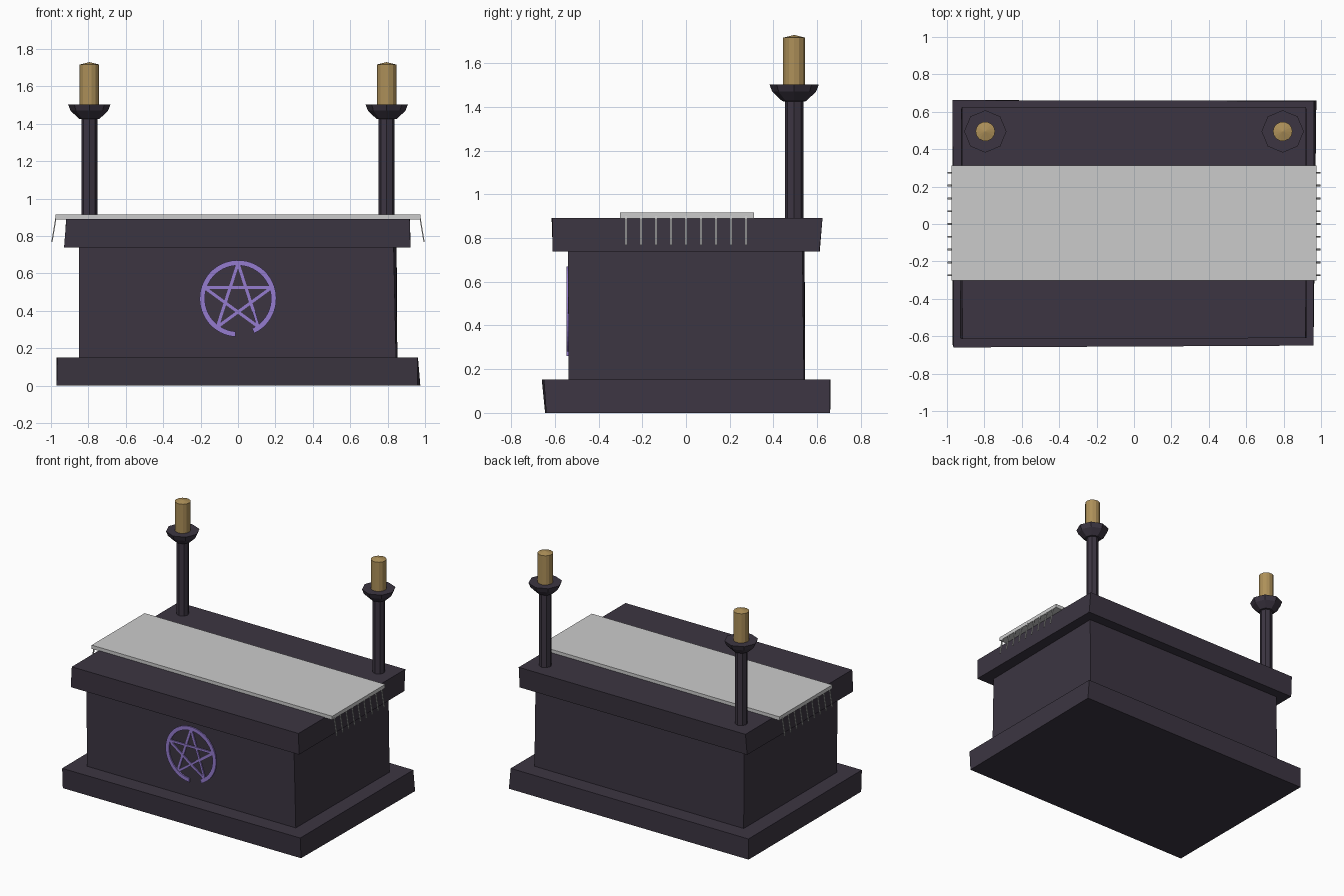
import bpy, bmesh, math
from mathutils import Vector, Matrix

if "Cube" in bpy.data.objects:
    bpy.data.objects.remove(bpy.data.objects["Cube"])


def material(name, rgb):
    m = bpy.data.materials.new(name)
    m.diffuse_color = (*rgb, 1)
    m.use_nodes = True
    m.node_tree.nodes["Principled BSDF"].inputs["Base Color"].default_value = m.diffuse_color
    return m


STONE = material("dark_stone", (0.045, 0.036, 0.054))
CLOTH = material("pale_cloth", (0.60, 0.60, 0.60))
WAX = material("tan_wax", (0.42, 0.28, 0.10))
GLOW = material("violet_paint", (0.30, 0.20, 0.62))


def finish(name, bm, mat):
    bmesh.ops.recalc_face_normals(bm, faces=bm.faces)
    me = bpy.data.meshes.new(name)
    bm.to_mesh(me)
    bm.free()
    me.materials.append(mat)
    ob = bpy.data.objects.new(name, me)
    bpy.context.collection.objects.link(ob)
    return ob


def hull_box(bm, bottom, top):
    """Join two four-cornered loops into a closed, slightly uneven block."""
    a = [bm.verts.new(p) for p in bottom]
    b = [bm.verts.new(p) for p in top]
    bm.faces.new(a[::-1])
    bm.faces.new(b)
    for i in range(4):
        j = (i + 1) % 4
        bm.faces.new((a[i], a[j], b[j], b[i]))


def block(name, z0, z1, bottom, top, mat=STONE):
    bm = bmesh.new()
    hull_box(bm, [(x, y, z0) for x, y in bottom], [(x, y, z1) for x, y in top])
    return finish(name, bm, mat)


def lathe(name, profile, sides, centre, mat):
    """Closed turned shape from (radius, z) points; radius 0 makes a tip."""
    bm = bmesh.new()
    rings = []
    for r, z in profile:
        if r == 0:
            rings.append([bm.verts.new((centre[0], centre[1], z))] * sides)
        else:
            rings.append([bm.verts.new((centre[0] + r * math.cos(2 * math.pi * i / sides),
                                        centre[1] + r * math.sin(2 * math.pi * i / sides), z))
                          for i in range(sides)])
    for a, b in zip(rings, rings[1:]):
        for i in range(sides):
            j = (i + 1) % sides
            bm.faces.new(list(dict.fromkeys((a[i], a[j], b[j], b[i]))))
    for ring in (rings[0], rings[-1]):
        if ring[0] is not ring[1]:
            bm.faces.new(ring)
    return finish(name, bm, mat)


# Rough-cut stone blocks (corners: front left, front right, back right, back left)
block("base_step", 0, 0.152,
      [(-0.97, -0.645), (0.96, -0.64), (0.975, 0.66), (-0.97, 0.66)],
      [(-0.965, -0.66), (0.96, -0.65), (0.962, 0.658), (-0.97, 0.662)])
block("altar_body", 0.15, 0.745,
      [(-0.85, -0.538), (0.845, -0.537), (0.852, 0.54), (-0.85, 0.545)],
      [(-0.85, -0.54), (0.832, -0.54), (0.848, 0.533), (-0.85, 0.543)])
block("top_slab", 0.738, 0.892,
      [(-0.93, -0.61), (0.922, -0.61), (0.922, 0.61), (-0.925, 0.612)],
      [(-0.918, -0.615), (0.918, -0.61), (0.92, 0.625), (-0.92, 0.625)])

# Cloth runner
runner = [(-0.976, -0.302), (0.976, -0.302), (0.976, 0.312), (-0.976, 0.312)]
block("cloth_runner", 0.889, 0.916, runner, runner, CLOTH)

# Fringe strands at both ends, leaning outward
bm = bmesh.new()
for side in (-1, 1):
    for i in range(9):
        y = 0.0685 * (i - 4)

        def section(x, z, w, t):
            return [(side * (x + dx * t), y + dy * w, z)
                    for dx, dy in ((-1, -1), (1, -1), (1, 1), (-1, 1))]
        hull_box(bm, section(0.995, 0.768, 0.005, 0.003), section(0.973, 0.9, 0.005, 0.003))
finish("cloth_fringe", bm, CLOTH)

# Candle stands with candles
for side, label in ((-1, "left"), (1, "right")):
    c = (side * 0.795, 0.495)
    lathe("candle_stand_" + label,
          [(0.043, 0.88), (0.043, 1.425), (0.055, 1.427), (0.1, 1.47), (0.113, 1.503)],
          8, c, STONE)
    lathe("candle_" + label, [(0.052, 1.49), (0.052, 1.717), (0, 1.73)], 14, c, WAX)

# Emblem on the front: worn ring with a gap at the bottom, and a five-pointed star
CZ, Y0, Y1 = 0.466, -0.548, -0.533
bm = bmesh.new()
start, end, n = math.radians(-65), math.radians(266), 44


def ring_section(a):
    return [(r * math.cos(a), y, CZ + r * math.sin(a))
            for r, y in ((0.177, Y0), (0.205, Y0), (0.205, Y1), (0.177, Y1))]


loops = [[bm.verts.new(p) for p in ring_section(start + (end - start) * i / n)]
         for i in range(n + 1)]
for a, b in zip(loops, loops[1:]):
    for i in range(4):
        j = (i + 1) % 4
        bm.faces.new((a[i], a[j], b[j], b[i]))
bm.faces.new(loops[0])
bm.faces.new(loops[-1])
finish("emblem_ring", bm, GLOW)

bm = bmesh.new()
tips = [Vector((0.188 * math.cos(a), 0, CZ + 0.188 * math.sin(a)))
        for a in (math.pi / 2 + 2 * math.pi * k / 5 for k in range(5))]
for k in range(5):
    p, q = tips[k], tips[(k + 2) % 5]
    d = (q - p).normalized()
    side = Vector((-d.z, 0, d.x)) * 0.008
    front = -0.5455 - 0.0004 * k    # bars overlap at slightly different depths

    def bar_end(v):
        return [v + side * s + Vector((0, y, 0))
                for s, y in ((-1, front), (1, front), (1, Y1), (-1, Y1))]
    hull_box(bm, bar_end(p), bar_end(q))
finish("emblem_star", bm, GLOW)
